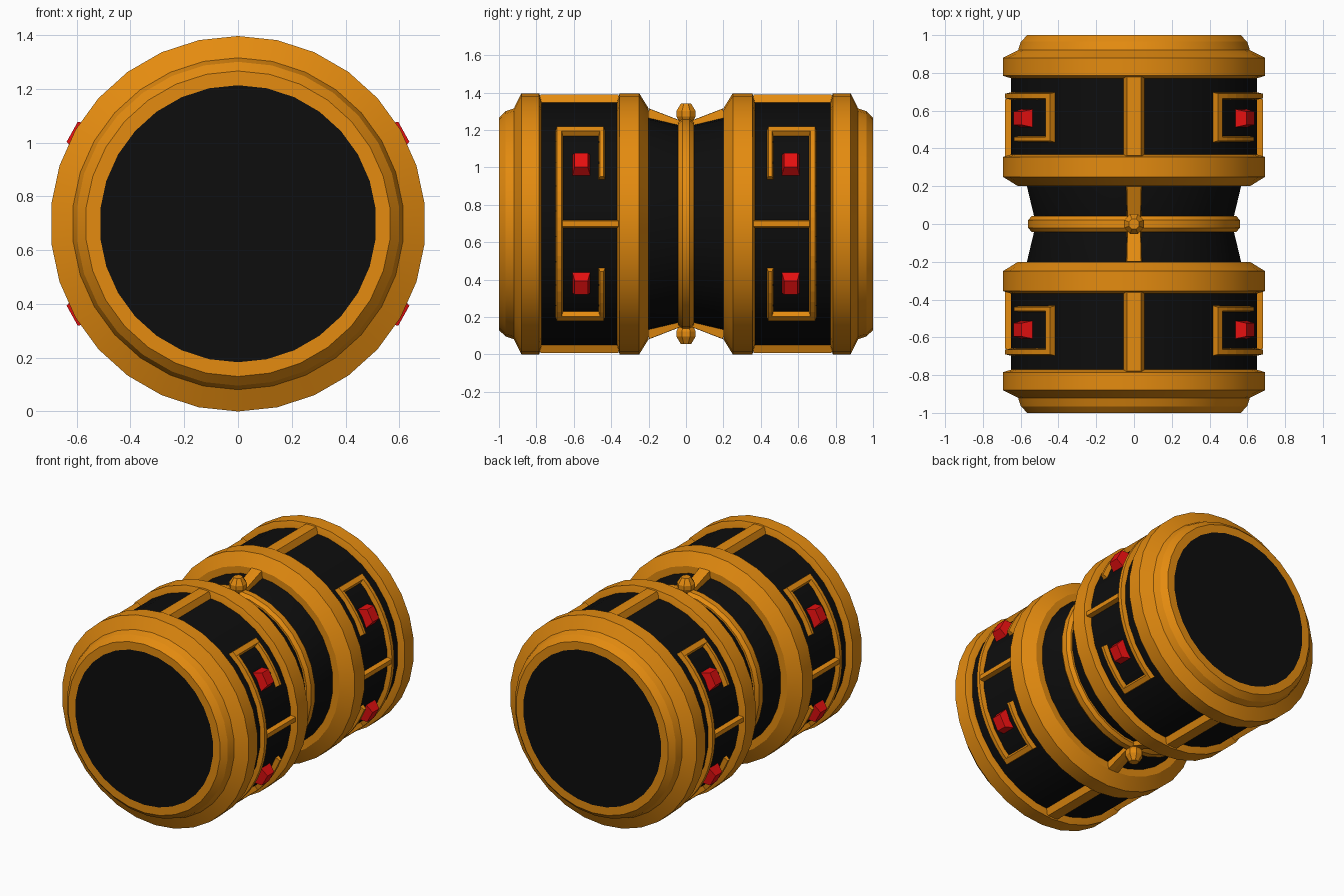
import bpy, bmesh, math
from mathutils import Matrix

if "Cube" in bpy.data.objects:
    bpy.data.objects.remove(bpy.data.objects["Cube"])

CZ = 0.698      # height of the barrel axis
SIDES = 30


def mat(name, col):
    m = bpy.data.materials.new(name)
    m.diffuse_color = (*col, 1)
    m.use_nodes = True
    m.node_tree.nodes["Principled BSDF"].inputs["Base Color"].default_value = m.diffuse_color
    return m


GOLD = mat("amber metal", (0.78, 0.26, 0.005))
BLACK = mat("black panel", (0.004, 0.004, 0.004))
RED = mat("red light", (0.78, 0.005, 0.005))


def finish(name, bm, material, smooth=None):
    bmesh.ops.remove_doubles(bm, verts=bm.verts, dist=1e-5)
    bmesh.ops.recalc_face_normals(bm, faces=bm.faces)
    me = bpy.data.meshes.new(name)
    bm.to_mesh(me)
    bm.free()
    me.materials.append(material)
    ob = bpy.data.objects.new(name, me)
    bpy.context.collection.objects.link(ob)
    if smooth:
        bpy.ops.object.select_all(action='DESELECT')
        ob.select_set(True)
        bpy.context.view_layer.objects.active = ob
        bpy.ops.object.shade_smooth_by_angle(angle=math.radians(smooth))
    return ob


def polar(r, a, y):
    a = math.radians(a)
    return (r * math.cos(a), y, CZ + r * math.sin(a))


def lathe(name, profile, material, closed=True):
    """Turn (y, r) points around the barrel axis."""
    bm = bmesh.new()
    rings = []
    for y, r in profile:
        rings.append([bm.verts.new(polar(r, 90 + 360 * i / SIDES, y)) for i in range(SIDES)])
    pairs = list(zip(rings, rings[1:]))
    if closed:
        pairs.append((rings[-1], rings[0]))
    else:
        bm.faces.new(rings[0])
        bm.faces.new(rings[-1])
    for a, b in pairs:
        for i in range(SIDES):
            j = (i + 1) % SIDES
            bm.faces.new((a[i], a[j], b[j], b[i]))
    return finish(name, bm, material, 25)


def slab(bm, y0, y1, a0, a1, rb, rt0, rt1, inset=0.01):
    """Raised strip on the barrel: angles a0..a1, bevelled, top radius rt0 at y0 to rt1 at y1."""
    n = max(1, round(abs(a1 - a0) / 6))
    da = math.degrees(inset / rt0)
    dy = math.copysign(min(inset, 0.012), y1 - y0)
    loops = []
    for i in range(n + 1):
        t = i / n
        ab = a0 + (a1 - a0) * t
        at = (a0 + da) + (a1 - a0 - 2 * da) * t
        loops.append([bm.verts.new(p) for p in (
            polar(rb, ab, y0), polar(rt0, at, y0 + dy),
            polar(rt1, at, y1 - dy), polar(rb, ab, y1))])
    for p, q in zip(loops, loops[1:]):
        for k in range(4):
            m = (k + 1) % 4
            bm.faces.new((p[k], p[m], q[m], q[k]))
    bm.faces.new(loops[0])
    bm.faces.new(loops[-1])


# black core: end discs, drums and tapered waist
half = [(-1, 0.515), (-0.78, 0.515), (-0.78, 0.655), (-0.36, 0.655),
        (-0.36, 0.57), (-0.2, 0.57), (0, 0.522)]
lathe("black_core", half + [(-y, r) for y, r in half[-2::-1]], BLACK, closed=False)

# thin ring around the waist
lathe("waist_ring", [(-0.042, 0.5), (-0.042, 0.545), (-0.02, 0.563),
                     (0.02, 0.563), (0.042, 0.545), (0.042, 0.5)], GOLD)

end_profile = [(-1, 0.515), (-1, 0.568), (-0.965, 0.602), (-0.92, 0.617), (-0.88, 0.698),
               (-0.785, 0.698), (-0.77, 0.65), (-0.77, 0.515)]
inner_profile = [(-0.37, 0.55), (-0.37, 0.65), (-0.355, 0.698), (-0.25, 0.698),
                 (-0.2, 0.617), (-0.2, 0.55)]

for s, end in ((1, "front"), (-1, "back")):
    # rims at both ends of each drum
    lathe(end + "_end_rim", [(y * s, r) for y, r in end_profile], GOLD)
    lathe(end + "_inner_rim", [(y * s, r) for y, r in inner_profile], GOLD)

    # bars along the top and bottom of drum and waist
    for mid, place in ((90, "top"), (-90, "bottom")):
        bm = bmesh.new()
        slab(bm, -0.79 * s, -0.35 * s, mid - 5.4, mid + 5.4, 0.64, 0.692, 0.692, 0.028)
        finish(f"{end}_{place}_drum_bar", bm, GOLD)
        bm = bmesh.new()
        slab(bm, -0.21 * s, -0.02 * s, mid - 5.4, mid + 5.4, 0.5, 0.617, 0.553, 0.02)
        finish(f"{end}_{place}_waist_bar", bm, GOLD)

    for base, d, side in ((0, 1, "right"), (180, -1, "left")):
        # hooked frame on the side of the drum
        bm = bmesh.new()
        slab(bm, -0.70 * s, -0.655 * s, base - 50.3, base + 50.3, 0.64, 0.683, 0.683)
        slab(bm, -0.67 * s, -0.35 * s, base - 2.1, base + 2.1, 0.64, 0.683, 0.683)
        for u in (1, -1):
            k = u * d
            lo, hi = sorted((base + k * 45.8, base + k * 50.3))
            slab(bm, -0.70 * s, -0.43 * s, lo, hi, 0.64, 0.683, 0.683)
            lo, hi = sorted((base + k * 21, base + k * 50.3))
            slab(bm, -0.47 * s, -0.43 * s, lo, hi, 0.64, 0.683, 0.683)
        finish(f"{end}_{side}_frame", bm, GOLD)

        # tapered red lights inside the frame
        for u, level in ((1, "upper"), (-1, "lower")):
            a = math.radians(base + u * d * 29)
            bm = bmesh.new()
            bmesh.ops.create_cube(bm, size=1)
            for v in bm.verts:
                top = v.co.x > 0
                v.co.x = 0.705 if top else 0.63
                v.co.y *= 0.07 if top else 0.104
                v.co.z *= 0.085 if top else 0.14
            bm.transform(Matrix.Translation((0, -0.56 * s, CZ)) @ Matrix.Rotation(-a, 4, 'Y'))
            finish(f"{end}_{side}_{level}_light", bm, RED)

# eight-sided knobs above and below the waist
for s, place in ((1, "top"), (-1, "bottom")):
    bm = bmesh.new()
    rings = []
    for h, r in ((0.5, 0.035), (0.545, 0.04), (0.575, 0.056), (0.602, 0.056), (0.642, 0.03)):
        rings.append([bm.verts.new((r * math.cos(math.radians(22.5 + 45 * i)),
                                    r * math.sin(math.radians(22.5 + 45 * i)), CZ + s * h))
                      for i in range(8)])
    for a, b in zip(rings, rings[1:]):
        for i in range(8):
            j = (i + 1) % 8
            bm.faces.new((a[i], a[j], b[j], b[i]))
    bm.faces.new(rings[0])
    bm.faces.new(rings[-1])
    finish(place + "_knob", bm, GOLD)
